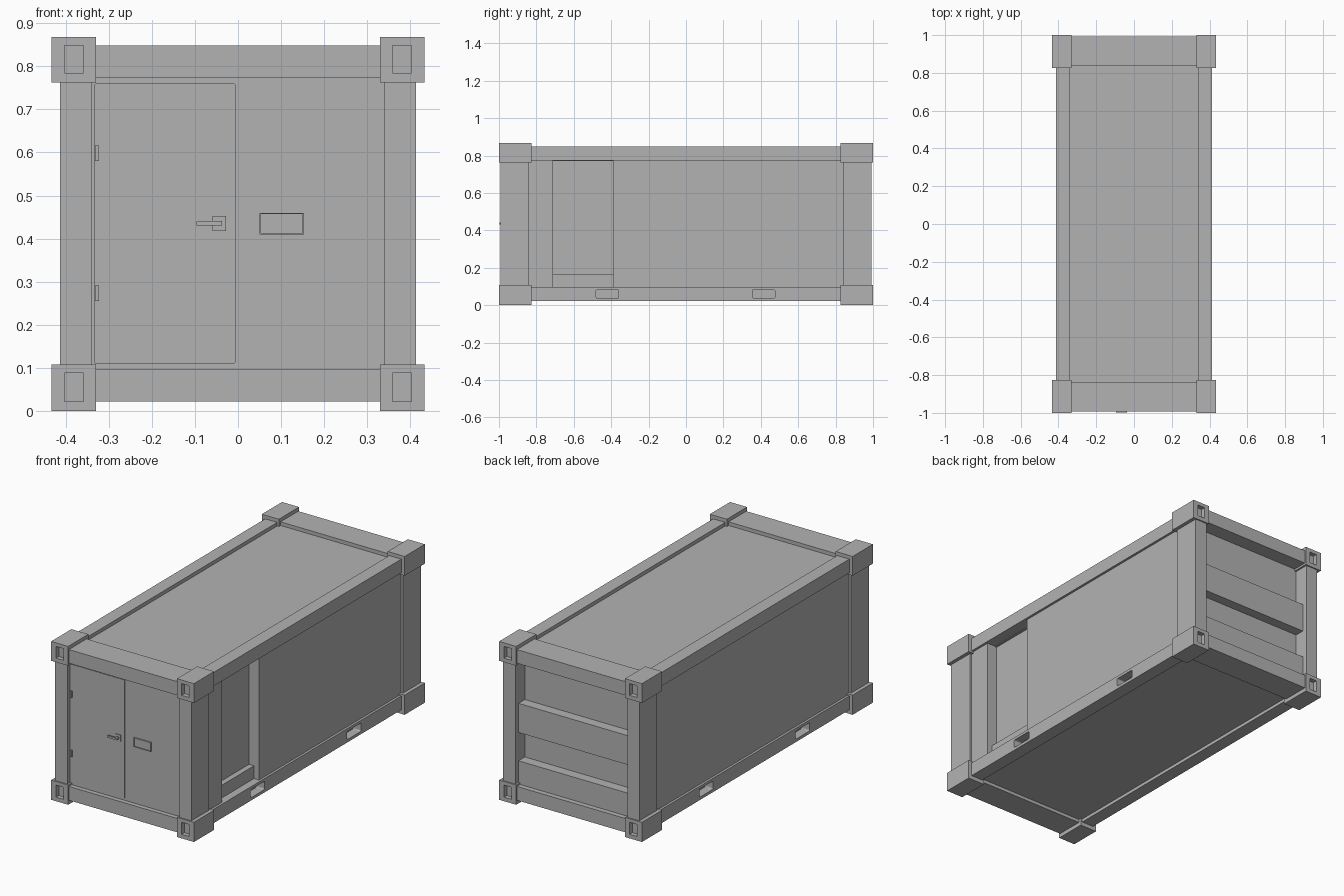
import bpy
import bmesh
from mathutils import Vector

cube = bpy.data.objects.get("Cube")
if cube:
    bpy.data.objects.remove(cube)

# One painted steel colour for everything
steel = bpy.data.materials.new("grey_steel")
steel.use_nodes = True
steel.diffuse_color = (0.45, 0.45, 0.45, 1)
steel.node_tree.nodes["Principled BSDF"].inputs["Base Color"].default_value = (0.45, 0.45, 0.45, 1)


def box(name, low, high, bevel=0, axis=1):
    """Box between two corners, optionally rounding the edges along one axis."""
    low, high = Vector(low), Vector(high)
    bm = bmesh.new()
    bmesh.ops.create_cube(bm, size=1)
    for v in bm.verts:
        v.co = Vector((high[i] if v.co[i] > 0 else low[i]) for i in range(3))
    if bevel:
        edges = [e for e in bm.edges
                 if abs((e.verts[0].co - e.verts[1].co).normalized()[axis]) > 0.9]
        bmesh.ops.bevel(bm, geom=edges, offset=bevel, segments=3, profile=0.5,
                        affect='EDGES')
    bmesh.ops.recalc_face_normals(bm, faces=bm.faces)
    mesh = bpy.data.meshes.new(name)
    bm.to_mesh(mesh)
    bm.free()
    mesh.materials.append(steel)
    obj = bpy.data.objects.new(name, mesh)
    bpy.context.collection.objects.link(obj)
    return obj


def cut(target, cutter):
    """Subtract the cutter, then discard it."""
    cutter.hide_render = True
    mod = target.modifiers.new("cut", 'BOOLEAN')
    mod.operation = 'DIFFERENCE'
    mod.solver = 'EXACT'
    mod.object = cutter
    bpy.context.view_layer.objects.active = target
    bpy.ops.object.modifier_apply(modifier=mod.name)
    bpy.data.objects.remove(cutter)


def span(a, b, sign):
    return sorted((a * sign, b * sign))


X_IN, X_OUT = 0.34, 0.413      # frame members across the width
Y_IN, Y_OUT = 0.84, 0.993      # frame members along the length
LEVELS = {"lower": (0.022, 0.098), "upper": (0.773, 0.848)}
CORNERS = {"lower": (0, 0.108), "upper": (0.762, 0.868)}
SIDES = {"left": 1, "right": -1}
ENDS = {"front": -1, "back": 1}

# Walls, roof and floor
walls = box("walls", (-0.4, -0.968, 0.09), (0.4, 0.91, 0.78))
box("roof", (-0.35, -0.85, 0.77), (0.35, 0.85, 0.828))
box("floor", (-0.35, -0.85, 0.04), (0.35, 0.85, 0.095))

# Stepped alcove in the left wall
cut(walls, box("alcove_cutter", (X_IN, -0.71, 0.098), (0.5, -0.39, 0.773)))
box("alcove_step", (X_IN - 0.01, -0.71, 0.09), (0.37, -0.39, 0.168))

# Side rails with fork pockets
for side, s in SIDES.items():
    for level, (z0, z1) in LEVELS.items():
        x0, x1 = span(X_IN, X_OUT, s)
        rail = box(f"{level}_{side}_rail", (x0, -0.9, z0), (x1, 0.9, z1))
        if level == "lower":
            for y in (-0.42, 0.415):
                c0, c1 = span(0.365, 0.5, s)
                cut(rail, box("pocket_cutter", (c0, y - 0.06, 0.038),
                              (c1, y + 0.06, 0.083), 0.006, axis=0))

# End rails, corner posts and corner fittings
for end, e in ENDS.items():
    y0, y1 = span(Y_IN, Y_OUT, e)
    for level, (z0, z1) in LEVELS.items():
        box(f"{level}_{end}_rail", (-X_IN, y0, z0), (X_IN, y1, z1))
    for side, s in SIDES.items():
        x0, x1 = span(X_IN, X_OUT, s)
        box(f"{end}_{side}_post", (x0, y0, 0.09), (x1, y1, 0.78))
        for level, (z0, z1) in CORNERS.items():
            a0, a1 = span(0.33, 0.433, s)
            b0, b1 = span(0.825, 1, e)
            fitting = box(f"{level}_{end}_{side}_fitting", (a0, b0, z0), (a1, b1, z1))
            h0, h1 = span(0.358, 0.403, s)
            d0, d1 = span(0.975, 1.1, e)
            cut(fitting, box("hole_cutter", (h0, d0, z0 + 0.022), (h1, d1, z1 - 0.02)))

# Raised bands on the back wall
for name, z0, z1 in (("lower_back_band", 0.09, 0.225), ("middle_back_band", 0.38, 0.54)):
    box(name, (-X_IN, 0.9, z0), (X_IN, 0.965, z1))

# Front door with hinges and lever handle
box("door", (-0.333, -0.973, 0.11), (-0.006, -0.96, 0.76), 0.004)
for name, z in (("lower_hinge", 0.273), ("upper_hinge", 0.598)):
    box(name, (-0.332, -0.981, z - 0.018), (-0.323, -0.965, z + 0.018))
box("handle_plate", (-0.059, -0.977, 0.418), (-0.028, -0.97, 0.453))
box("handle_stem", (-0.05, -0.992, 0.43), (-0.038, -0.975, 0.441))
box("handle_lever", (-0.096, -0.997, 0.43), (-0.037, -0.988, 0.441), 0.002)

# Framed plate beside the door
plate = box("wall_plate", (0.05, -0.976, 0.41), (0.153, -0.965, 0.46))
cut(plate, box("plate_cutter", (0.053, -1, 0.413), (0.15, -0.972, 0.457)))
